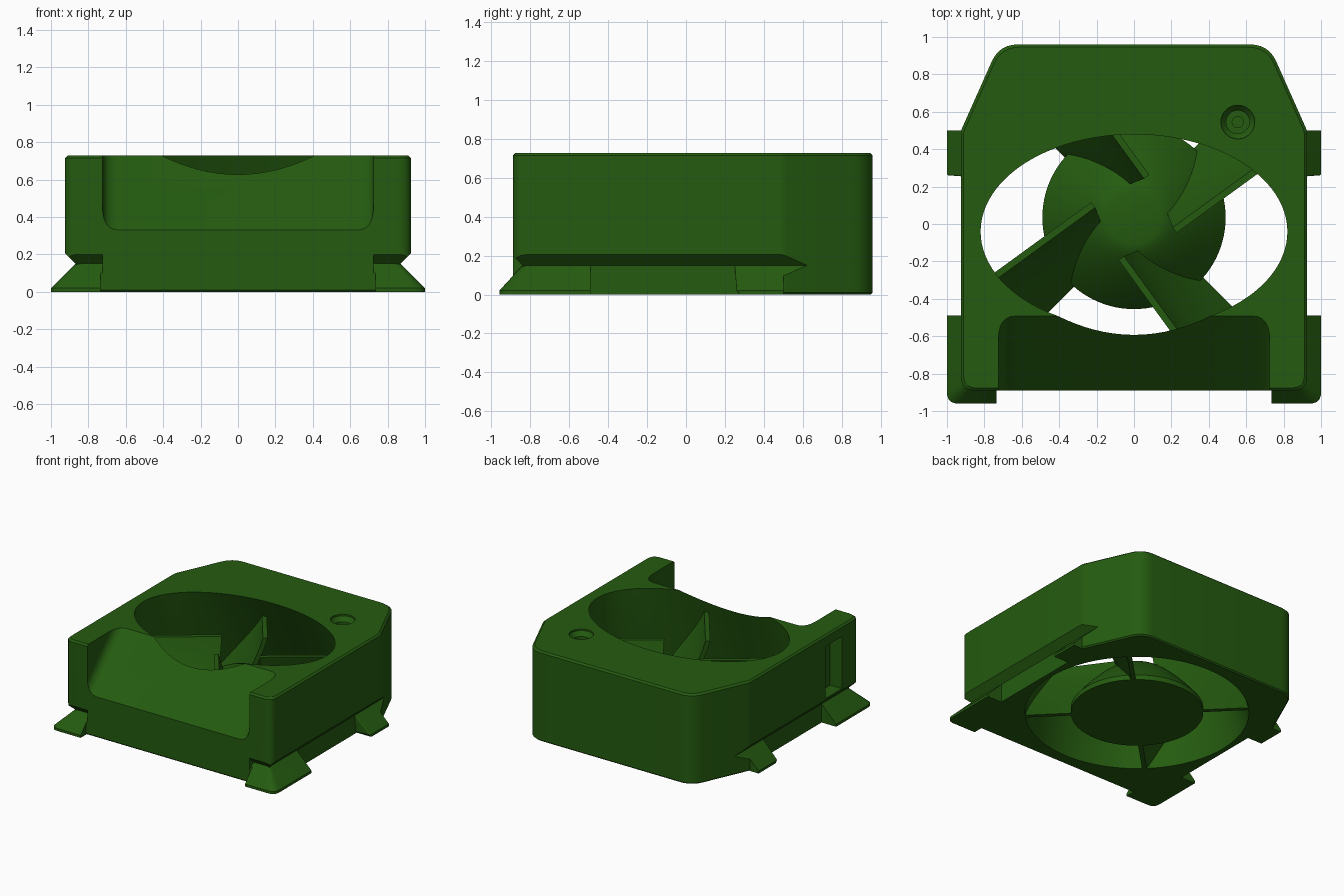
import bpy, bmesh
from math import sin, cos, pi, radians
from mathutils import Vector, Matrix

if "Cube" in bpy.data.objects:
    bpy.data.objects.remove(bpy.data.objects["Cube"])

green = bpy.data.materials.new("dark_green")
green.use_nodes = True
green.diffuse_color = (0.018, 0.105, 0.005, 1)
green.node_tree.nodes["Principled BSDF"].inputs["Base Color"].default_value = green.diffuse_color


def loft(name, rings):
    """Closed solid through rings of equal point count."""
    bm = bmesh.new()
    loops = [[bm.verts.new(p) for p in ring] for ring in rings]
    n = len(loops[0])
    for a, b in zip(loops, loops[1:]):
        for i in range(n):
            bm.faces.new((a[i], a[(i + 1) % n], b[(i + 1) % n], b[i]))
    bm.faces.new(loops[0][::-1])
    bm.faces.new(loops[-1])
    bmesh.ops.recalc_face_normals(bm, faces=bm.faces)
    mesh = bpy.data.meshes.new(name)
    bm.to_mesh(mesh)
    bm.free()
    mesh.materials.append(green)
    obj = bpy.data.objects.new(name, mesh)
    bpy.context.collection.objects.link(obj)
    return obj


def select(obj):
    bpy.ops.object.select_all(action='DESELECT')
    obj.select_set(True)
    bpy.context.view_layer.objects.active = obj


def boolean(obj, tool, operation='DIFFERENCE', keep=False):
    select(obj)
    mod = obj.modifiers.new("cut", 'BOOLEAN')
    mod.object, mod.operation, mod.solver = tool, operation, 'EXACT'
    bpy.ops.object.modifier_apply(modifier=mod.name)
    if not keep:
        bpy.data.objects.remove(tool)


def smooth(obj):
    select(obj)
    bpy.ops.object.shade_smooth_by_angle(angle=radians(30))


def rounded(corners, steps=6):
    """2D outline from (x, y, radius) corners."""
    out = []
    n = len(corners)
    for i, (x, y, r) in enumerate(corners):
        p = Vector((x, y))
        if not r:
            out.append(p)
            continue
        a = p + (Vector(corners[i - 1][:2]) - p).normalized() * r
        b = p + (Vector(corners[(i + 1) % n][:2]) - p).normalized() * r
        for k in range(steps + 1):
            t = k / steps
            out.append(a * (1 - t) ** 2 + p * 2 * t * (1 - t) + b * t * t)
    return out


def flat(outline, z, scale=1):
    return [(p[0] * scale, p[1] * scale, z) for p in outline]


def circle(cy, rx, ry, z, cx=0, n=96):
    return [(cx + rx * cos(2 * pi * i / n), cy + ry * sin(2 * pi * i / n), z) for i in range(n)]


def box(name, x0, x1, y0, y1, z0, z1):
    rect = [(x0, y0), (x1, y0), (x1, y1), (x0, y1)]
    return loft(name, [flat(rect, z0), flat(rect, z1)])


# Housing with tapered rear and softened rims
half = [(0.925, -0.89, 0.07), (0.925, 0.5, 0.02), (0.72, 0.96, 0.1)]
outline = rounded(half + [(-x, y, r) for x, y, r in reversed(half)])
housing = loft("housing", [flat(outline, 0, 0.99), flat(outline, 0.01), flat(outline, 0.715),
                           flat(outline, 0.728, 0.985)])

# Sloping front recess with filleted sides
section = rounded([(-0.725, 0, 0.09), (0.725, 0, 0.09), (0.725, 1, 0), (-0.725, 1, 0)])
up, out = Vector((0, 1, 1)).normalized(), Vector((0, -1, 1)).normalized()
base = Vector((0, -0.89, 0.33))
boolean(housing, loft("recess_cutter", [
    [base + Vector((p.x, 0, 0)) + out * p.y + up * s for p in section] for s in (-0.2, 1.2)]))

# Side and front grooves above the feet, and the narrowed skirt below
vee = [(0.87, 0.15), (1.2, 0.48), (1.2, -0.18)]
for side in (-1, 1):
    boolean(housing, loft("groove_cutter", [[(side * x, y, z) for x, z in vee] for y in (-1.2, 1.2)]))
    boolean(housing, loft("front_groove_cutter",
                          [[(side * x, 0.03 - y, z) for y, z in vee] for x in (0.725, 1.2)]))
    boolean(housing, box("skirt_cutter", *sorted((side * 0.87, side * 1.2)), -1.2, 0.5, -0.1, 0.15))
    boolean(housing, box("front_skirt_cutter", *sorted((side * 0.735, side * 1.2)), -1.2, -0.84, -0.1, 0.15))

# Air duct: round below, oval above
steps = 8
duct = loft("duct_cutter", [
    circle(0.035 - 0.077 * t, 0.83 - 0.01 * t, 0.83 - 0.315 * t, -0.01 + 0.75 * t)
    for t in [i / steps for i in range(steps + 1)]])
boolean(housing, duct, keep=True)

# Stepped screw hole and side pocket
hole = [(0.03, 0.52), (0.03, 0.63), (0.062, 0.63), (0.062, 0.68), (0.09, 0.715), (0.09, 0.75)]
boolean(housing, loft("hole_cutter", [circle(0.545, r, r, z, 0.555, 40) for r, z in hole]))
boolean(housing, box("pocket_cutter", -1, -0.82, -0.67, -0.46, 0.22, 0.64))
smooth(housing)

# Dovetail feet
for side, label in ((-1, "right"), (1, "left")):
    def ring(x0, x1, y0, y1, z, r):
        pts = rounded([(x0, y0, 0), (x1, y0, r), (x1, y1, 0), (x0, y1, 0)])
        return [(side * p.x, p.y, z) for p in pts]
    smooth(loft("front_foot_" + label, [
        ring(0.735, 1, -0.96, -0.49, 0, 0.06), ring(0.735, 1, -0.96, -0.49, 0.02, 0.06),
        ring(0.735, 0.87, -0.84, -0.49, 0.15, 0.03)]))
    smooth(loft("rear_foot_" + label, [
        ring(0.84, 1, 0.275, 0.5, 0, 0.01), ring(0.84, 1, 0.26, 0.5, 0.02, 0.01),
        ring(0.84, 0.87, 0.25, 0.5, 0.15, 0.01)]))

# Low domed hub with a flat cap
dome = [(0.49, 0)]
dome += [(0.145 + 0.345 * u, 0.04 + 0.31 * (1 - u ** 1.4)) for u in [1 - i / 12 for i in range(13)]]
smooth(loft("fan_hub", [circle(0.035, r, r, z) for r, z in dome]))

# Four twisted blades trimmed to the duct
aim = radians(36)
ahead, across = Vector((cos(aim), sin(aim), 0)), Vector((-sin(aim), cos(aim), 0))
spoke = Vector((cos(pi / 4), sin(pi / 4), 0))
crest = 0.56
for n in range(4):
    turn = Matrix.Translation((0, 0.035, 0)) @ Matrix.Rotation(n * pi / 2, 4, 'Z')
    rings = []
    for i in range(13):
        t = i / 12
        top = ahead * (0.136 + 0.85 * t) - across * 0.2
        bottom = spoke * (0.2 + 0.75 * t)
        face = []
        for k in range(9):
            s = k / 8
            p = top.lerp(bottom, s ** 1.2)
            p.z = crest * (1 - s)
            face.append(p)
        back = [p + across * 0.035 for p in reversed(face)]
        rings.append([turn @ p for p in face + back])
    blade = loft("fan_blade_%d" % (n + 1), rings)
    boolean(blade, duct, 'INTERSECT', keep=True)
    smooth(blade)
bpy.data.objects.remove(duct)
